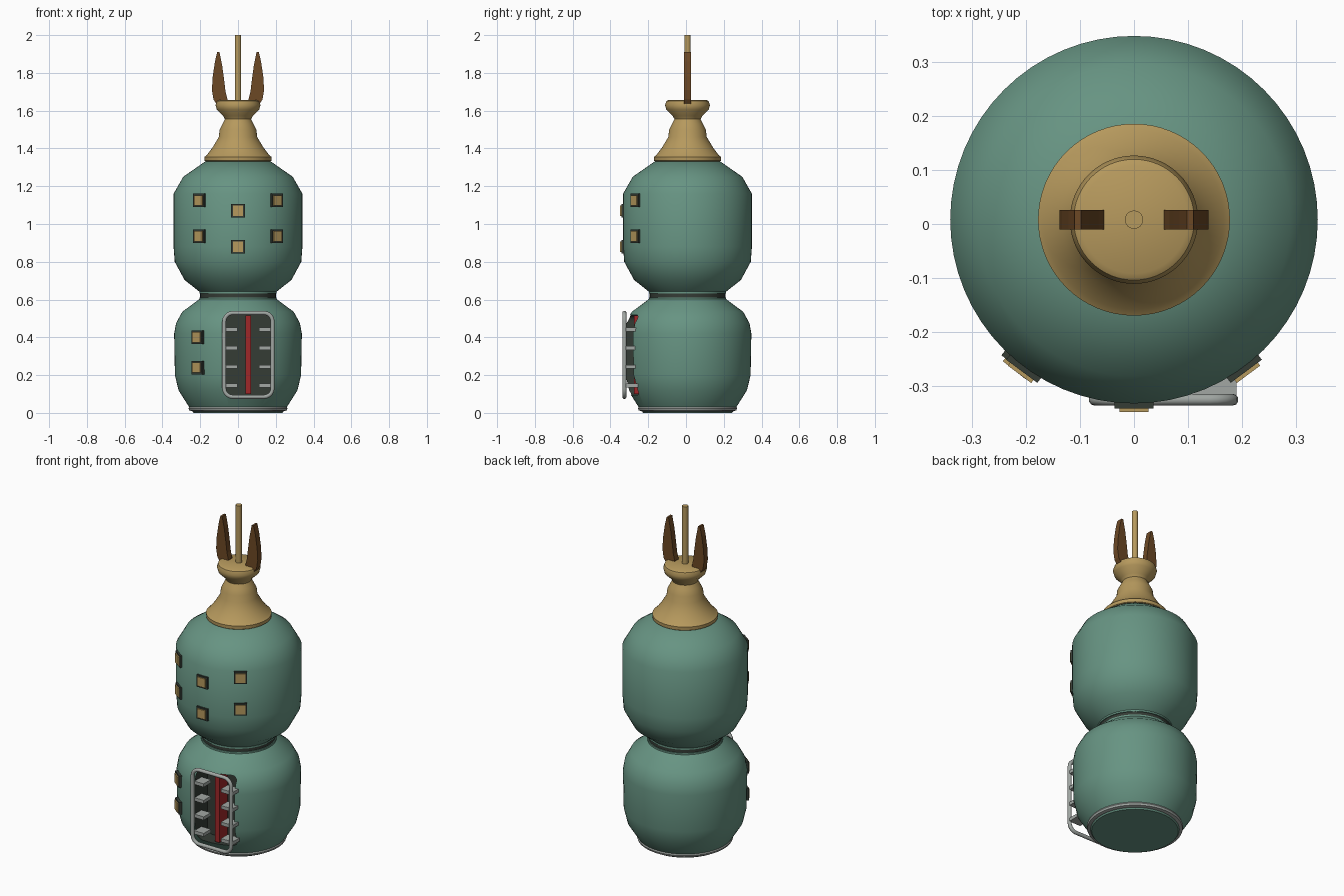
import bpy, bmesh, math
from mathutils import Matrix, Vector

if "Cube" in bpy.data.objects:
    bpy.data.objects.remove(bpy.data.objects["Cube"])

CY = 0.008  # axis of the body, slightly behind centre


def mat(name, rgb):
    m = bpy.data.materials.new(name)
    m.diffuse_color = (*rgb, 1)
    m.use_nodes = True
    m.node_tree.nodes["Principled BSDF"].inputs["Base Color"].default_value = m.diffuse_color
    return m


TEAL = mat("teal", (0.135, 0.295, 0.225))
GOLD = mat("gold", (0.47, 0.32, 0.11))
BROWN = mat("brown", (0.15, 0.065, 0.018))
GREY = mat("grey", (0.36, 0.39, 0.37))
DARK = mat("dark", (0.035, 0.045, 0.036))
RED = mat("red", (0.35, 0.02, 0.022))


def finish(name, bm, material, smooth=None):
    bmesh.ops.recalc_face_normals(bm, faces=bm.faces)
    me = bpy.data.meshes.new(name)
    bm.to_mesh(me)
    bm.free()
    ob = bpy.data.objects.new(name, me)
    bpy.context.collection.objects.link(ob)
    me.materials.append(material)
    if smooth:
        smooth_by_angle(ob, smooth)
    return ob


def activate(ob):
    bpy.ops.object.select_all(action='DESELECT')
    ob.select_set(True)
    bpy.context.view_layer.objects.active = ob


def smooth_by_angle(ob, deg):
    activate(ob)
    bpy.ops.object.shade_smooth_by_angle(angle=math.radians(deg))


def lathe(name, profile, material, n=64, smooth=38):
    """Closed solid turned from (radius, height) points."""
    bm = bmesh.new()
    rings = [[bm.verts.new((r * math.cos(2 * math.pi * i / n),
                            CY + r * math.sin(2 * math.pi * i / n), z))
              for i in range(n)] for r, z in profile]
    for a, b in zip(rings, rings[1:]):
        for i in range(n):
            j = (i + 1) % n
            bm.faces.new((a[i], a[j], b[j], b[i]))
    bm.faces.new(rings[0])
    bm.faces.new(rings[-1])
    return finish(name, bm, material, smooth)


def prism(name, pts, y0, y1, material):
    """Outline in x, z pushed from y0 to y1."""
    bm = bmesh.new()
    f = bm.faces.new([bm.verts.new((x, y0, z)) for x, z in pts])
    ext = bmesh.ops.extrude_face_region(bm, geom=[f])
    bmesh.ops.translate(bm, vec=(0, y1 - y0, 0),
                        verts=[v for v in ext['geom'] if isinstance(v, bmesh.types.BMVert)])
    return finish(name, bm, material)


def box(name, x0, x1, y0, y1, z0, z1, material):
    return prism(name, [(x0, z0), (x1, z0), (x1, z1), (x0, z1)], y0, y1, material)


def rounded(cx, cz, hw, hh, r, n=5):
    pts = []
    for k, (sx, sz) in enumerate([(1, 1), (-1, 1), (-1, -1), (1, -1)]):
        for i in range(n + 1):
            a = math.pi / 2 * (k + i / n)
            pts.append((cx + sx * (hw - r) + r * math.cos(a),
                        cz + sz * (hh - r) + r * math.sin(a)))
    return pts


# Two barrel-shaped body sections
lower = lathe("lower_body", [(.235, 0), (.25, .02), (.262, .036), (.315, .12), (.334, .2),
                             (.338, .42), (.328, .475), (.295, .535), (.205, .602),
                             (.205, .612)], TEAL, smooth=None)
lathe("upper_body", [(.205, .632), (.205, .642), (.283, .704), (.335, .8), (.341, .88),
                     (.341, 1.16), (.29, 1.25), (.175, 1.33)], TEAL)
lathe("waist_band", [(.2, .605), (.2, .64)], DARK)
lathe("base_ring", [(.24, .008), (.258, .013), (.262, .024), (.258, .034), (.24, .036)], GREY)

# Gold neck, finial and rod
lathe("neck_cap", [(.165, 1.328), (.177, 1.335), (.178, 1.355), (.166, 1.364), (.135, 1.405),
                   (.102, 1.46), (.097, 1.5), (.082, 1.53), (.069, 1.555), (.078, 1.572),
                   (.112, 1.605), (.119, 1.63), (.112, 1.65), (.1, 1.657)], GOLD)
lathe("rod", [(.017, 1.64), (.017, 2.0)], GOLD, n=24)

# Pair of curved prongs
prong = [(.105, 1.62), (.13, 1.66), (.138, 1.71), (.134, 1.78), (.122, 1.86), (.11, 1.91),
         (.098, 1.91), (.084, 1.84), (.073, 1.76), (.066, 1.7), (.056, 1.66), (.07, 1.625)]
for side, s in (("right", 1), ("left", -1)):
    prism(side + "_prong", [(s * x, z) for x, z in prong], CY - .018, CY + .018, BROWN)

# Doorway recess cut into the lower body
cutter = prism("door_cutter", rounded(.055, .307, .118, .212, .035), -.6, -.2, DARK)
lower.data.materials.append(DARK)
mod = lower.modifiers.new("door", 'BOOLEAN')
mod.operation = 'DIFFERENCE'
mod.solver = 'EXACT'
mod.material_mode = 'TRANSFER'
mod.object = cutter
activate(lower)
bpy.ops.object.modifier_apply(modifier="door")
bpy.data.objects.remove(cutter)
smooth_by_angle(lower, 38)

# Tubular door frame
cu = bpy.data.curves.new("door_frame", 'CURVE')
cu.dimensions = '3D'
cu.bevel_depth = .011
cu.bevel_resolution = 3
path = rounded(.055, .307, .128, .222, .045)
sp = cu.splines.new('POLY')
sp.points.add(len(path) - 1)
for p, (x, z) in zip(sp.points, path):
    p.co = (x, -.326, z, 1)
sp.use_cyclic_u = True
frame = bpy.data.objects.new("door_frame", cu)
bpy.context.collection.objects.link(frame)
cu.materials.append(GREY)
activate(frame)
bpy.ops.object.convert(target='MESH')
smooth_by_angle(frame, 50)

# Red strip and grey rungs in the doorway
box("red_strip", .041, .069, -.275, -.195, .1, .515, RED)
for i in range(4):
    z = .145 + i * .099
    box("left_rung", -.078, -.002, -.322, -.255, z - .01, z + .01, GREY)
    box("right_rung", .112, .19, -.322, -.255, z - .01, z + .01, GREY)


# Square windows: dark bevelled frame with a gold pane
def window(angle, z):
    rot = Matrix.Translation((0, CY, z)) @ Matrix.Rotation(math.radians(angle), 4, 'Z')
    for name, half, front, material in (("window_frame", .036, -.35, DARK),
                                        ("window_pane", .027, -.357, GOLD)):
        ob = box(name, -half, half, front, -.315, -half, half, material)
        ob.data.transform(rot)


for z in (1.125, .935):
    window(-36.5, z)
    window(36.5, z)
    window(0, z - .055)
for z in (.4, .24):
    window(-38.5, z)
